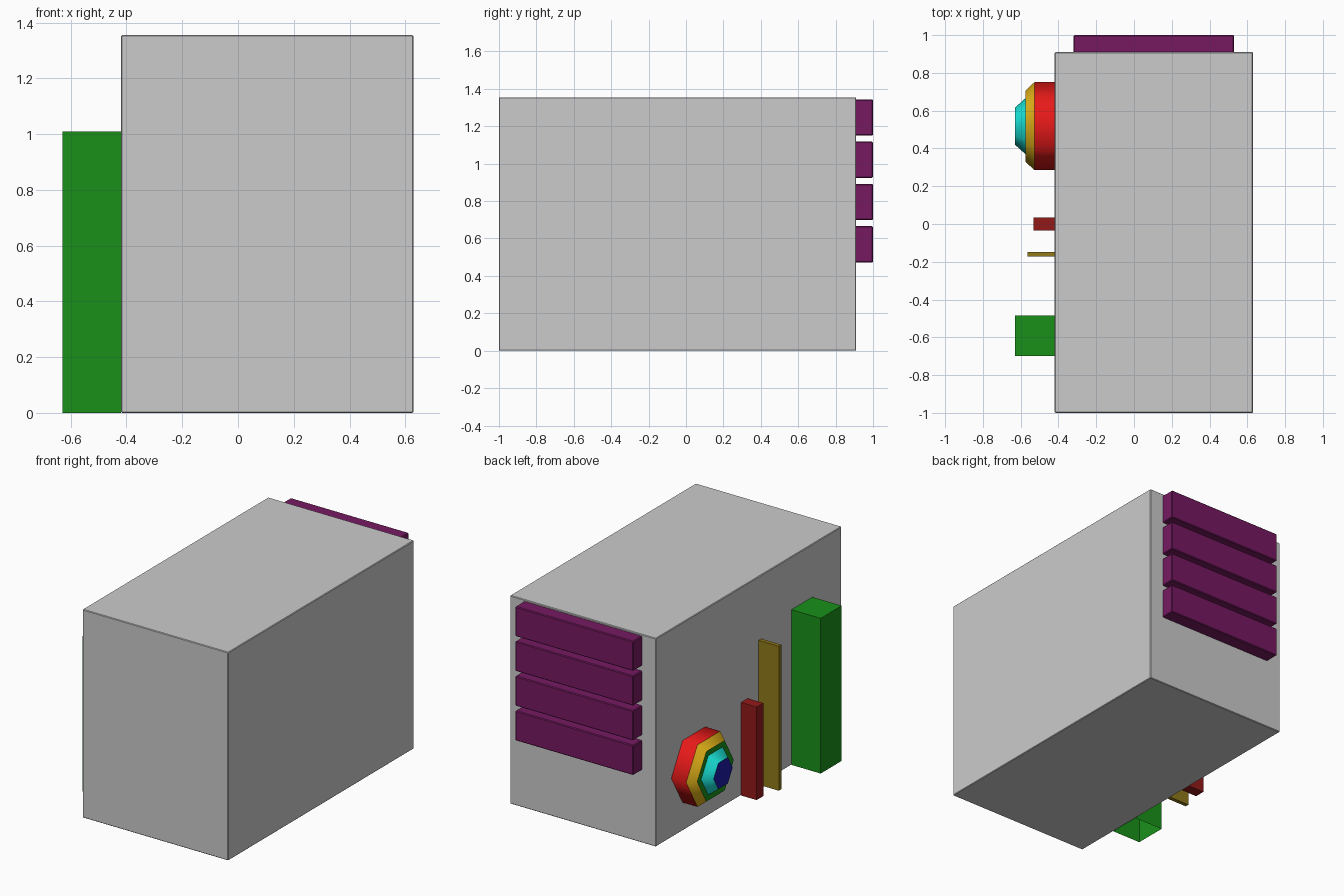
import bpy, bmesh, math

if "Cube" in bpy.data.objects:
    bpy.data.objects.remove(bpy.data.objects["Cube"])


def paint(obj, name, rgb):
    mat = bpy.data.materials.get(name) or bpy.data.materials.new(name)
    mat.diffuse_color = (*rgb, 1)
    mat.use_nodes = True
    mat.node_tree.nodes["Principled BSDF"].inputs["Base Color"].default_value = mat.diffuse_color
    obj.data.materials.append(mat)


def finish(name, bm, color=None):
    mesh = bpy.data.meshes.new(name)
    bm.to_mesh(mesh)
    bm.free()
    obj = bpy.data.objects.new(name, mesh)
    bpy.context.collection.objects.link(obj)
    if color:
        paint(obj, *color)
    return obj


def box(name, x, y, z, color=None, bevel=0.0, open_bottom=False):
    bm = bmesh.new()
    bmesh.ops.create_cube(bm, size=1)
    for v in bm.verts:
        v.co = [lo + (c + 0.5) * (hi - lo) for c, (lo, hi) in zip(v.co, (x, y, z))]
    if open_bottom:
        bm.normal_update()
        bmesh.ops.delete(bm, geom=[f for f in bm.faces if f.normal.z < -0.9],
                         context='FACES_ONLY')
    if bevel:
        bmesh.ops.bevel(bm, geom=bm.edges[:], offset=bevel, segments=1, affect='EDGES')
    return finish(name, bm, color)


def hex_ring(name, x0, r0, x1, r1, color):
    """Six-sided band around the dial axis; r1 = 0 closes it with a cap."""
    bm = bmesh.new()

    def loop(x, r):
        return [bm.verts.new((x, DIAL_Y + r * math.cos(i * math.pi / 3),
                              DIAL_Z + r * math.sin(i * math.pi / 3))) for i in range(6)]
    a = loop(x0, r0)
    if r1 == 0:
        bm.faces.new(a)
    else:
        b = loop(x1, r1)
        for i in range(6):
            j = (i + 1) % 6
            bm.faces.new((a[i], a[j], b[j], b[i]))
    bm.normal_update()
    for f in bm.faces:
        f.smooth = True
    # make every face look away from the cabinet centre
    for f in bm.faces:
        c = f.calc_center_median()
        out = f.normal.y * (c.y - DIAL_Y) + f.normal.z * (c.z - DIAL_Z) - f.normal.x * 0.2
        if out < 0:
            f.normal_flip()
    return finish(name, bm, color)


SIDE = -0.42
PURPLE = ("purple", (0.18, 0.01, 0.12))
GREEN = ("green", (0.01, 0.28, 0.01))
DARK_RED = ("dark red", (0.29, 0.01, 0.01))
OCHRE = ("ochre", (0.28, 0.19, 0.01))

# main block
box("body", (SIDE, 0.63), (-1, 0.91), (0, 1.355), bevel=0.004)

# four slats on the back
for i in range(4):
    z = 0.472 + i * 0.226
    box(f"back_slat_{i + 1}", (-0.32, 0.53), (0.905, 1.0), (z, z + 0.194), PURPLE, bevel=0.005)

# upright posts on the left side
box("green_post", (-0.63, SIDE), (-0.70, -0.485), (0, 1.01), GREEN, open_bottom=True)
box("ochre_strip", (-0.565, SIDE), (-0.173, -0.147), (0, 0.94), OCHRE)
box("red_bar", (-0.533, SIDE), (-0.035, 0.035), (0, 0.605), DARK_RED)

# stepped hexagonal dial on the left side
DIAL_Y, DIAL_Z = 0.518, 0.385
hex_ring("dial_rim", SIDE, 0.233, -0.527, 0.233, ("red", (0.8, 0.01, 0.01)))
hex_ring("dial_bevel", -0.527, 0.233, -0.575, 0.188, ("yellow", (0.8, 0.47, 0.01)))
hex_ring("dial_face", -0.575, 0.188, -0.575, 0.148, GREEN)
hex_ring("dial_cone", -0.575, 0.148, -0.63, 0.098, ("cyan", (0.01, 0.8, 0.72)))
hex_ring("dial_cap", -0.63, 0.098, -0.63, 0, ("blue", (0.01, 0.01, 0.4)))
